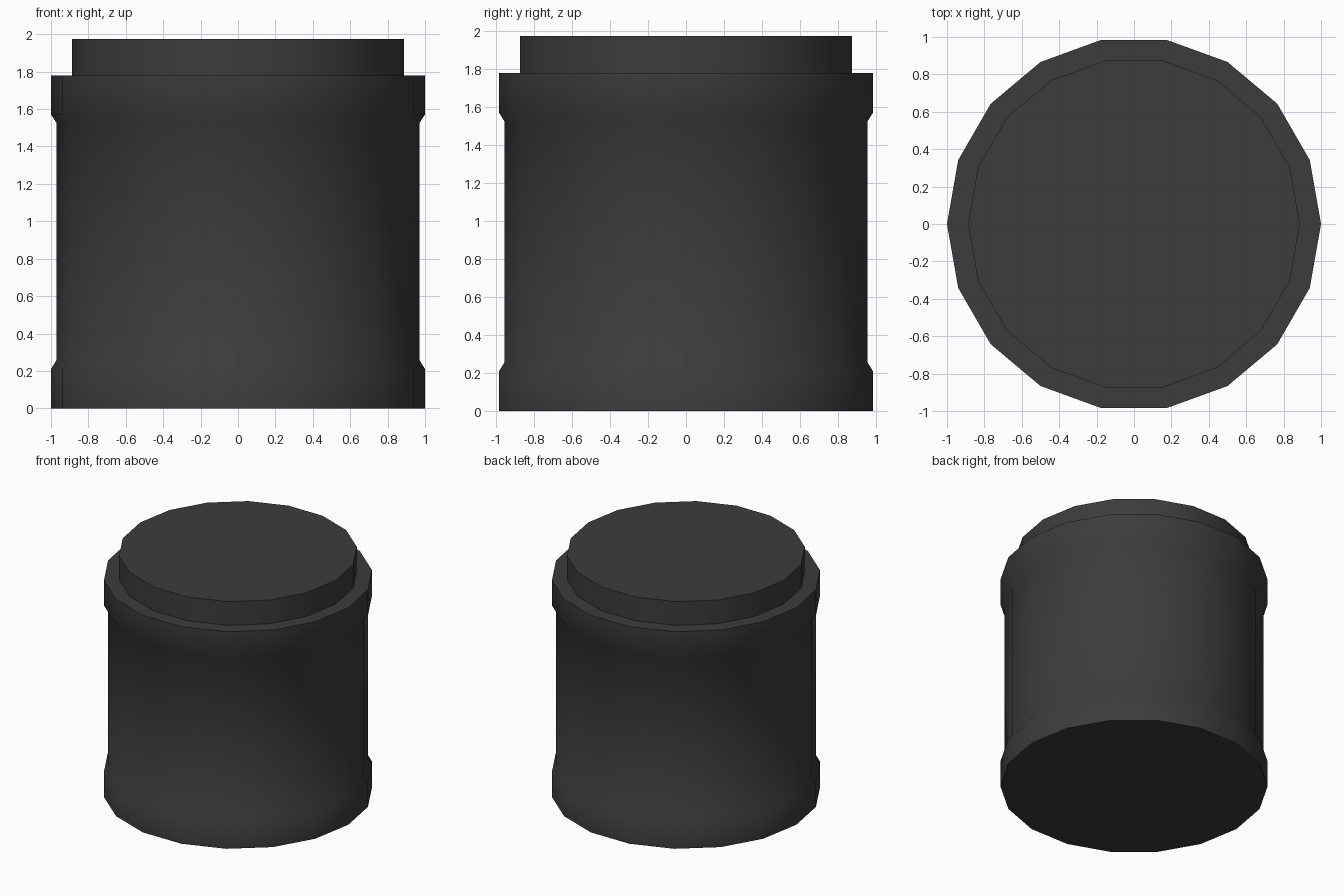
import bpy, bmesh, math

if "Cube" in bpy.data.objects:
    bpy.data.objects.remove(bpy.data.objects["Cube"])

SIDES = 18

dark = bpy.data.materials.new("dark_grey")
dark.diffuse_color = (0.045, 0.045, 0.045, 1)
dark.use_nodes = True
dark.node_tree.nodes["Principled BSDF"].inputs["Base Color"].default_value = dark.diffuse_color


def lathe(name, profile, cap_bottom=False, cap_top=False):
    """Revolve (radius, z) points around z with the low side count."""
    bm = bmesh.new()
    rings = []
    for r, z in profile:
        angles = [2 * math.pi * i / SIDES for i in range(SIDES)]
        rings.append([bm.verts.new((r * math.cos(a), r * math.sin(a), z)) for a in angles])
    for low, high in zip(rings, rings[1:]):
        for i in range(SIDES):
            j = (i + 1) % SIDES
            bm.faces.new((low[i], low[j], high[j], high[i]))
    if cap_bottom:
        bm.faces.new(rings[0][::-1])
    if cap_top:
        bm.faces.new(rings[-1])
    mesh = bpy.data.meshes.new(name)
    bm.to_mesh(mesh)
    bm.free()
    mesh.materials.append(dark)
    obj = bpy.data.objects.new(name, mesh)
    bpy.context.collection.objects.link(obj)
    bpy.ops.object.select_all(action='DESELECT')
    obj.select_set(True)
    bpy.context.view_layer.objects.active = obj
    bpy.ops.object.shade_smooth_by_angle(angle=math.radians(40))
    return obj


# Container body with thicker bands at foot and rim, and a flat shoulder
lathe("body", [(1.0, 0), (1.0, 0.21), (0.97, 0.258), (0.97, 1.525),
               (1.0, 1.572), (1.0, 1.78), (0.887, 1.78)], cap_bottom=True)

# Narrower lid standing on the shoulder
lathe("lid", [(0.887, 1.78), (0.887, 1.975)], cap_top=True)
